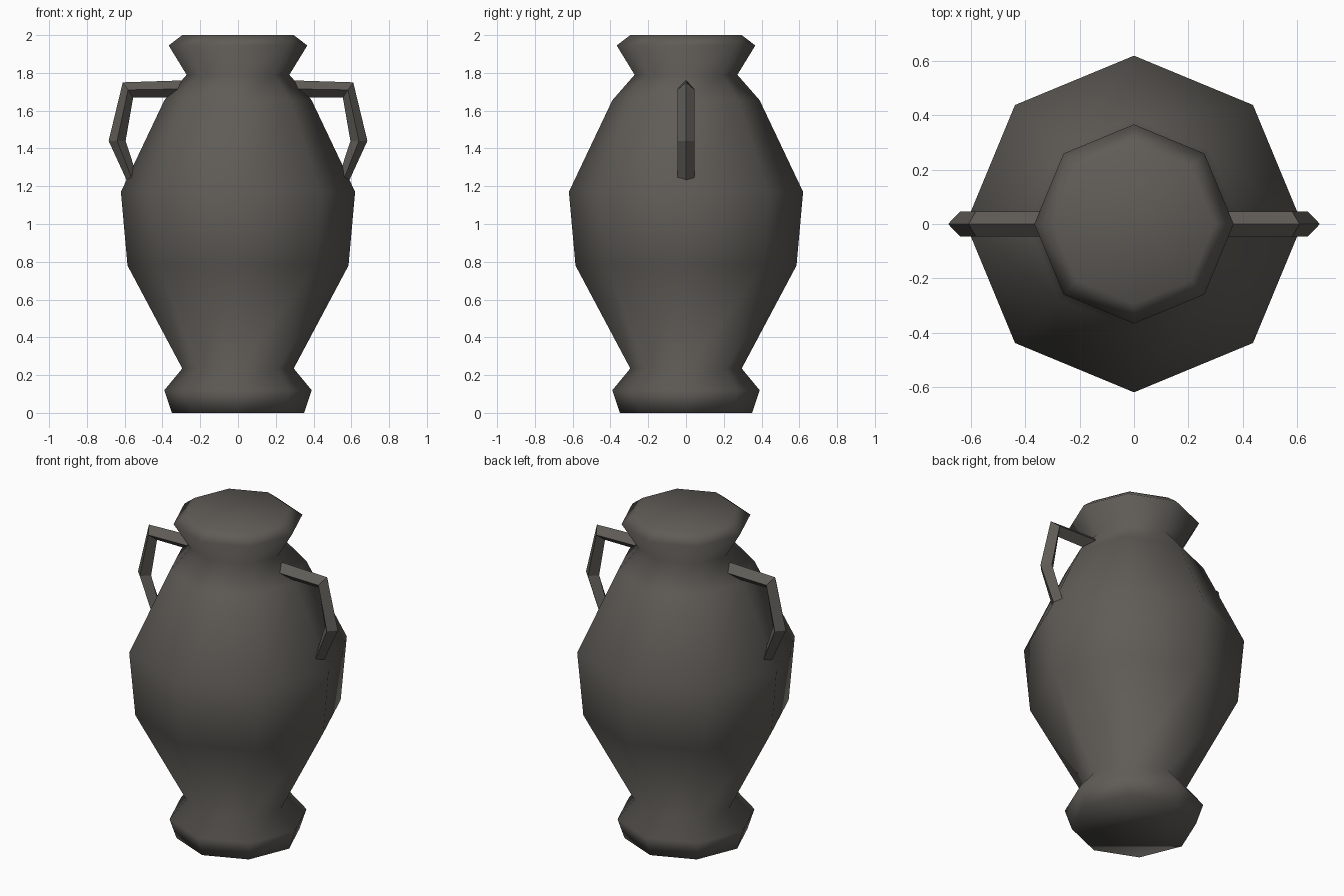
import bpy, bmesh, math
from mathutils import Vector

if "Cube" in bpy.data.objects:
    bpy.data.objects.remove(bpy.data.objects["Cube"])

clay = bpy.data.materials.new("dark clay")
clay.diffuse_color = (0.115, 0.107, 0.095, 1)
clay.use_nodes = True
clay.node_tree.nodes["Principled BSDF"].inputs["Base Color"].default_value = clay.diffuse_color


def skin(name, rings, smooth):
    """Join equal-sided rings of points into a closed, capped tube."""
    bm = bmesh.new()
    loops = [[bm.verts.new(p) for p in ring] for ring in rings]
    n = len(loops[0])
    for a, b in zip(loops, loops[1:]):
        for i in range(n):
            j = (i + 1) % n
            bm.faces.new((a[i], a[j], b[j], b[i]))
    bm.faces.new(loops[0][::-1])
    bm.faces.new(loops[-1])
    bmesh.ops.recalc_face_normals(bm, faces=bm.faces)
    for f in bm.faces:
        f.smooth = smooth
    me = bpy.data.meshes.new(name)
    bm.to_mesh(me)
    bm.free()
    me.materials.append(clay)
    ob = bpy.data.objects.new(name, me)
    bpy.context.collection.objects.link(ob)
    return ob


# Eight-sided vase body: (radius, height)
profile = [(0.35, 0), (0.39, 0.12), (0.295, 0.235), (0.585, 0.78), (0.62, 1.17),
           (0.39, 1.655), (0.272, 1.79), (0.367, 1.945), (0.295, 2.0)]
skin("vase_body", [[(r * math.cos(i * math.pi / 4), r * math.sin(i * math.pi / 4), z)
                    for i in range(8)] for r, z in profile], True)

# Handles: diamond section swept along a bent path; each row is
# outer ridge x, z and inner ridge x, z
sections = [(0.30, 1.76, 0.31, 1.67), (0.61, 1.75, 0.555, 1.67),
            (0.685, 1.44, 0.595, 1.44), (0.575, 1.20, 0.525, 1.225)]
for side, sx in (("left", -1), ("right", 1)):
    rings = []
    for ox, oz, ix, iz in sections:
        mx, mz = (ox + ix) / 2, (oz + iz) / 2
        rings.append([Vector((sx * x, y, z)) for x, y, z in
                      ((ox, 0, oz), (mx, 0.046, mz), (ix, 0, iz), (mx, -0.046, mz))])
    skin(side + "_handle", rings, False)
